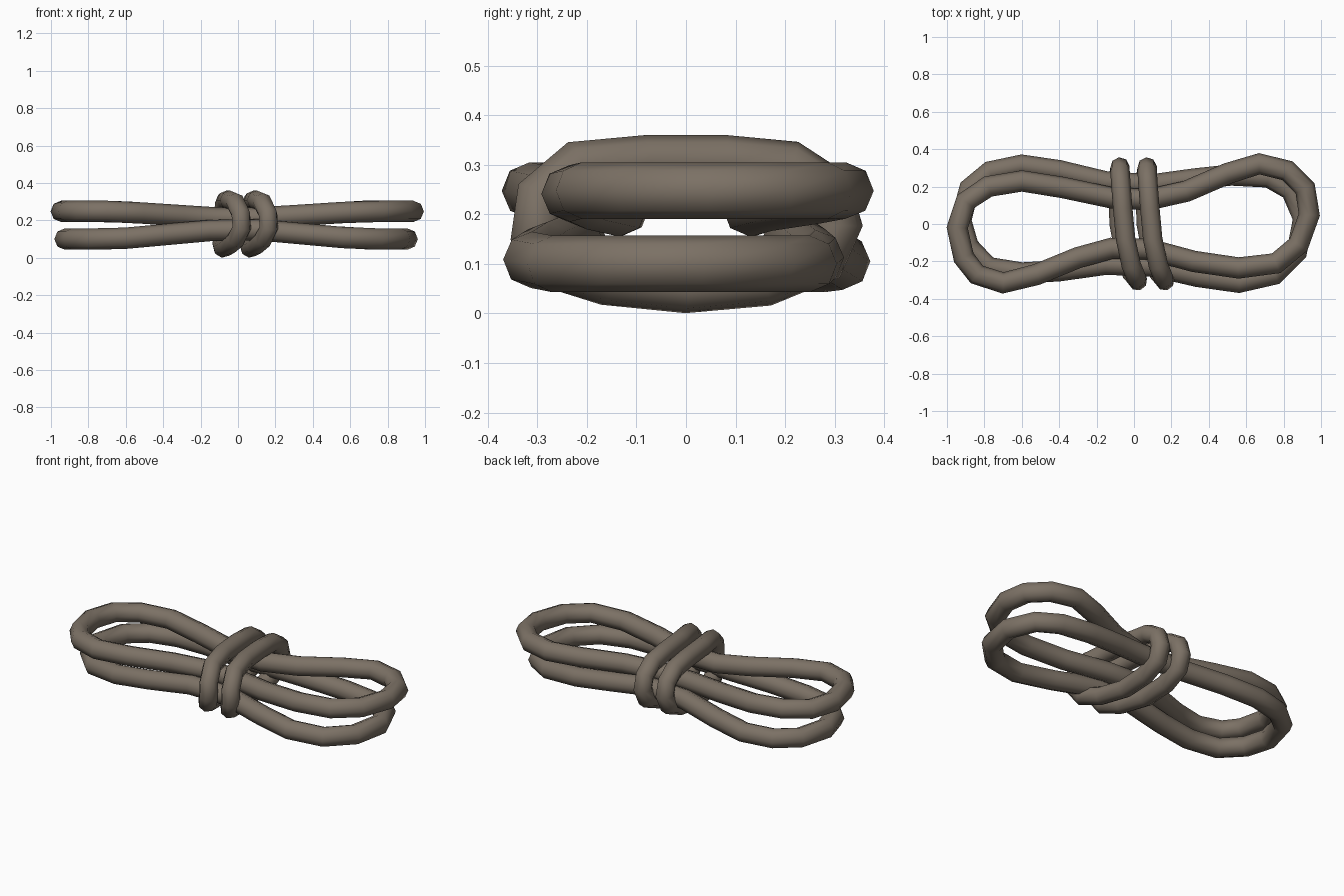
import bpy
from math import pi

if "Cube" in bpy.data.objects:
    bpy.data.objects.remove(bpy.data.objects["Cube"])


def rope(name, pts, radius):
    # closed eight-sided tube through the points
    cu = bpy.data.curves.new(name, 'CURVE')
    cu.dimensions = '3D'
    cu.bevel_depth = radius
    cu.bevel_resolution = 2
    sp = cu.splines.new('POLY')
    sp.points.add(len(pts) - 1)
    for p, co in zip(sp.points, pts):
        p.co = (*co, 1)
    sp.use_cyclic_u = True
    ob = bpy.data.objects.new(name, cu)
    bpy.context.collection.objects.link(ob)
    bpy.ops.object.select_all(action='DESELECT')
    ob.select_set(True)
    bpy.context.view_layer.objects.active = ob
    bpy.ops.object.convert(target='MESH')
    bpy.ops.object.shade_smooth_by_angle(angle=pi / 3)
    mat = bpy.data.materials.get("rope_brown") or bpy.data.materials.new("rope_brown")
    mat.diffuse_color = (0.20, 0.165, 0.13, 1)
    mat.use_nodes = True
    mat.node_tree.nodes["Principled BSDF"].inputs["Base Color"].default_value = mat.diffuse_color
    ob.data.materials.clear()
    ob.data.materials.append(mat)
    return ob


def lift(path, z_mid, z_end):
    # loops pinch together at the middle and spread at the ends
    out = []
    for x, y in path:
        t = min(1, max(0, (abs(x) - 0.1) / 0.55))
        out.append((x, y, z_mid + (z_end - z_mid) * t))
    return out


# upper coil
upper = [(-.945, -.02), (-.91, -.18), (-.84, -.27), (-.70, -.315), (-.52, -.27),
         (-.30, -.18), (-.12, -.13), (.08, -.135), (.32, -.20), (.56, -.235),
         (.76, -.21), (.88, -.11), (.937, .05), (.915, .19), (.82, .285),
         (.67, .322), (.50, .27), (.28, .175), (.08, .13), (-.12, .14),
         (-.38, .195), (-.60, .23), (-.78, .20), (-.90, .12)]
rope("upper_coil", lift(upper, .212, .248), .057)

# lower coil
lower = [(-.925, .02), (-.88, .19), (-.77, .28), (-.60, .315), (-.40, .285),
         (-.15, .225), (.10, .21), (.32, .24), (.52, .262), (.72, .25),
         (.84, .18), (.905, .03), (.87, -.15), (.75, -.27), (.56, -.312),
         (.34, -.28), (.10, -.225), (-.15, -.215), (-.40, -.25), (-.60, -.262),
         (-.78, -.23), (-.885, -.12)]
rope("lower_coil", lift(lower, .150, .100), .057)

# two binding wraps, bowed sideways at the front
wrap = [(-.06, .08, .308), (-.07, .21, .297), (-.075, .285, .25), (-.075, .305, .18),
        (-.08, .275, .11), (-.085, .16, .066), (-.08, 0, .052), (-.05, -.16, .068),
        (-.01, -.27, .10), (.02, -.305, .16), (.015, -.295, .235), (-.015, -.22, .297),
        (-.045, -.08, .308)]
for i, dx in enumerate((0, .145)):
    rope(f"binding_wrap_{i + 1}", [(x + dx, y, z) for x, y, z in wrap], .052)
